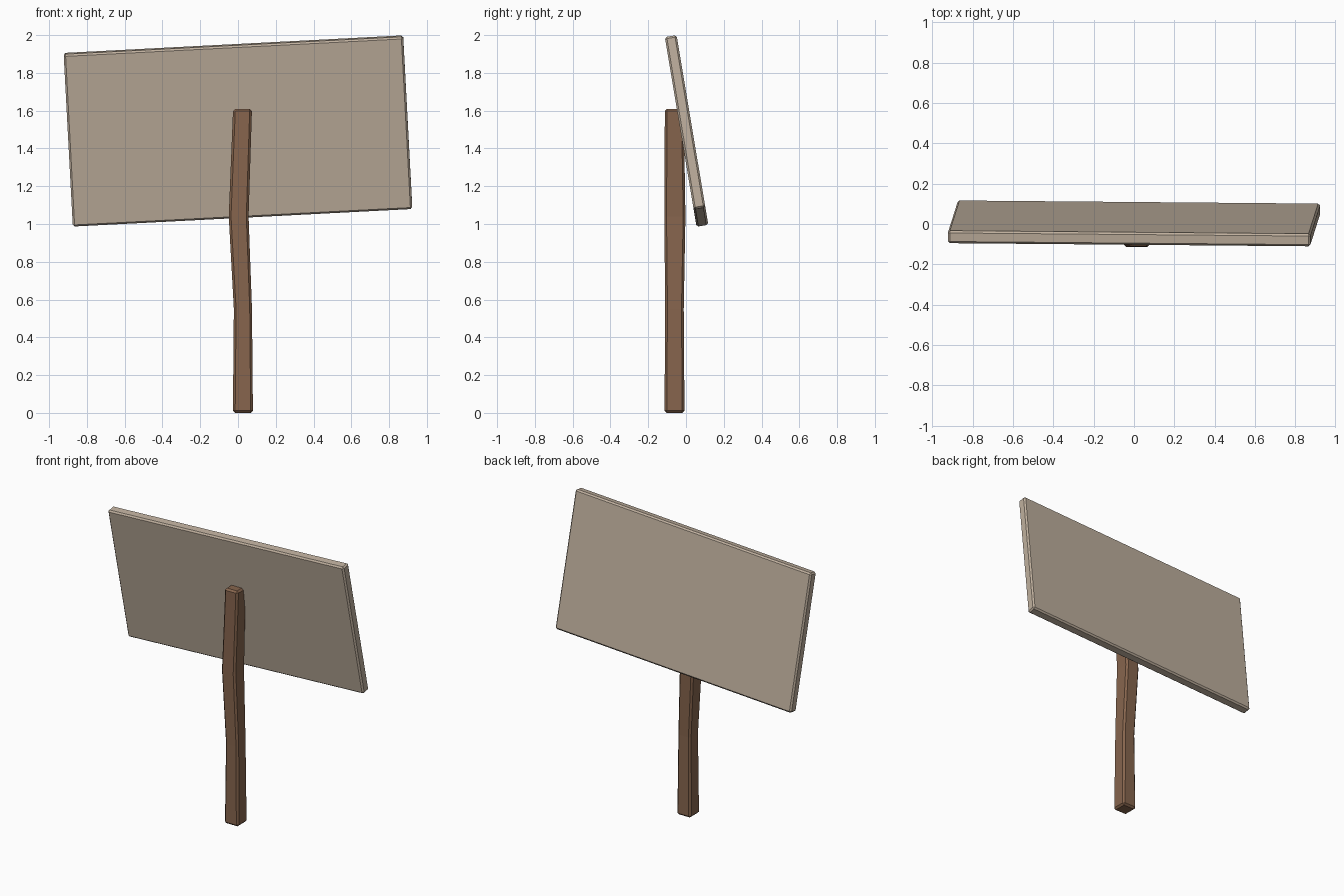
import bpy, bmesh
from math import radians
from mathutils import Matrix

if "Cube" in bpy.data.objects:
    bpy.data.objects.remove(bpy.data.objects["Cube"])


def make_part(name, bm, color, bevel):
    """Turn a bmesh into a coloured object with a one-step chamfer."""
    bmesh.ops.recalc_face_normals(bm, faces=bm.faces)
    mesh = bpy.data.meshes.new(name)
    bm.to_mesh(mesh)
    bm.free()
    obj = bpy.data.objects.new(name, mesh)
    bpy.context.collection.objects.link(obj)
    mat = bpy.data.materials.new(name + "_colour")
    mat.diffuse_color = (*color, 1)
    mat.use_nodes = True
    mat.node_tree.nodes["Principled BSDF"].inputs["Base Color"].default_value = mat.diffuse_color
    mesh.materials.append(mat)
    mod = obj.modifiers.new("chamfer", "BEVEL")
    mod.width = bevel
    mod.segments = 1
    mod.limit_method = 'ANGLE'
    mod.angle_limit = radians(40)
    return obj


# Sign board: flat box, rolled in its own plane, then leaned forward
bm = bmesh.new()
bmesh.ops.create_cube(bm, size=1, matrix=Matrix.Diagonal((1.80, 0.063, 0.926, 1)))
board = make_part("sign_board", bm, (0.52, 0.43, 0.34), 0.01)
board.matrix_world = (Matrix.Translation((0, 0.003, 1.4925))
                      @ Matrix.Rotation(radians(9.5), 4, 'X')
                      @ Matrix.Rotation(radians(-3), 4, 'Y'))

# Post: square sections lofted upward, slightly crooked
sections = [  # z, x min, x max, y min, y max
    (0.00, -0.027, 0.079, -0.114, -0.008),
    (0.55, -0.022, 0.074, -0.110, -0.012),
    (1.04, -0.049, 0.056, -0.115, -0.003),
    (1.61, -0.026, 0.074, -0.112, -0.012),
]
bm = bmesh.new()
rings = [[bm.verts.new((x, y, z)) for x, y in ((x0, y0), (x1, y0), (x1, y1), (x0, y1))]
         for z, x0, x1, y0, y1 in sections]
for low, high in zip(rings, rings[1:]):
    for i in range(4):
        j = (i + 1) % 4
        bm.faces.new((low[i], low[j], high[j], high[i]))
bm.faces.new(rings[0][::-1])
bm.faces.new(rings[-1])
make_part("post", bm, (0.24, 0.13, 0.075), 0.012)
